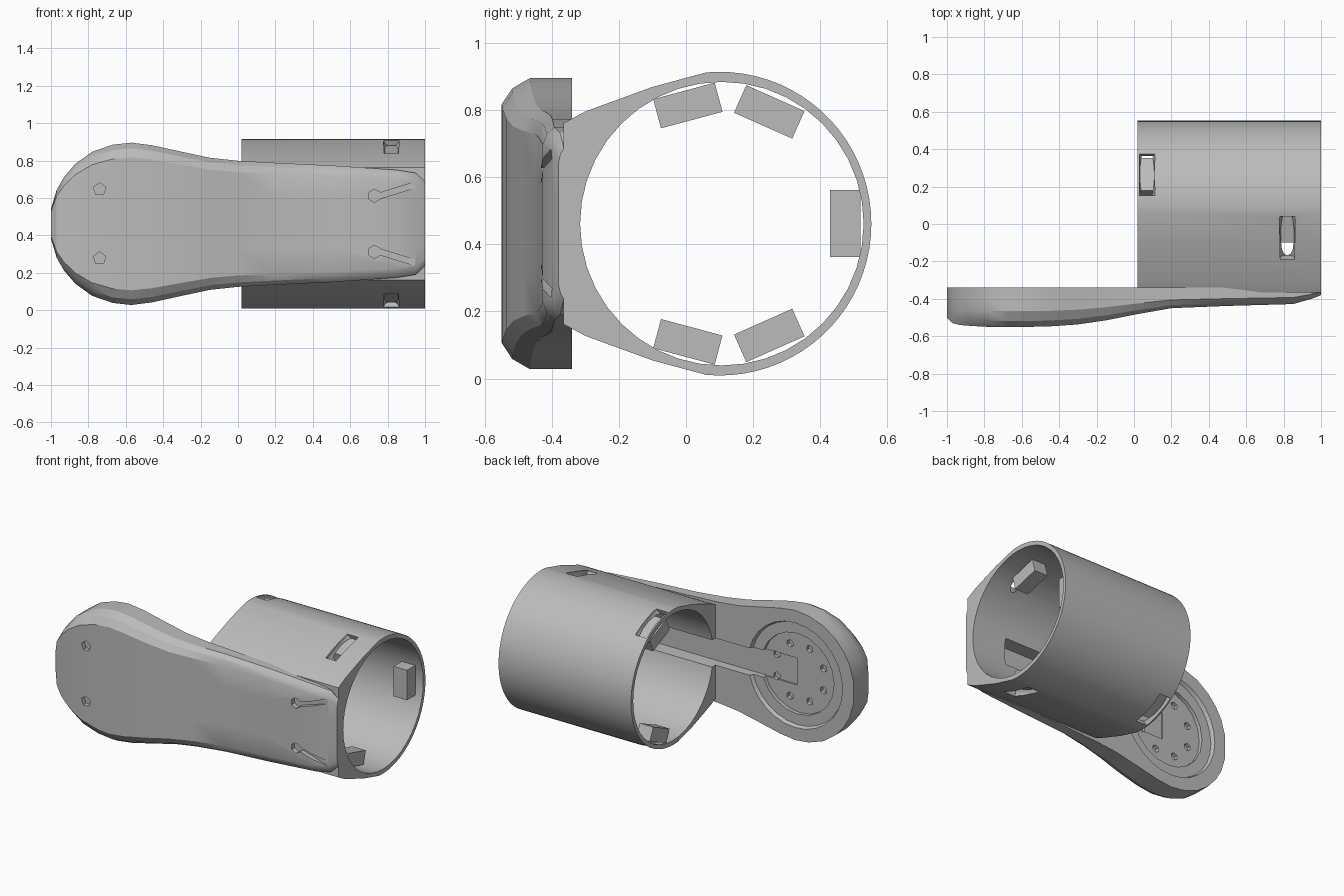
import bpy, bmesh, math
from mathutils import Matrix, Vector

cube = bpy.data.objects.get("Cube")
if cube:
    bpy.data.objects.remove(cube, do_unlink=True)

grey = bpy.data.materials.new("plain grey")
grey.use_nodes = True
GREY = (0.5, 0.5, 0.5, 1)
grey.diffuse_color = GREY
grey.node_tree.nodes["Principled BSDF"].inputs["Base Color"].default_value = GREY

MID = 0.462          # height of the mirror plane
CY = 0.1             # tube axis


def make(name, bm):
    bmesh.ops.recalc_face_normals(bm, faces=bm.faces)
    me = bpy.data.meshes.new(name)
    bm.to_mesh(me)
    bm.free()
    me.materials.append(grey)
    ob = bpy.data.objects.new(name, me)
    bpy.context.collection.objects.link(ob)
    return ob


def loft(name, rings):
    bm = bmesh.new()
    rows = [[bm.verts.new(p) for p in ring] for ring in rings]
    for a, b in zip(rows, rows[1:]):
        for i in range(len(a)):
            j = (i + 1) % len(a)
            bm.faces.new((a[i], a[j], b[j], b[i]))
    bm.faces.new(rows[0])
    bm.faces.new(rows[-1][::-1])
    return make(name, bm)


def box(name, size, matrix):
    bm = bmesh.new()
    bmesh.ops.create_cube(bm, size=1, matrix=matrix @ Matrix.Diagonal((*size, 1)))
    return make(name, bm)


def cylinder(name, r, depth, matrix, sides=24, r2=None):
    bm = bmesh.new()
    bmesh.ops.create_cone(bm, cap_ends=True, segments=sides, radius1=r,
                          radius2=r if r2 is None else r2, depth=depth, matrix=matrix)
    return make(name, bm)


def cut(target, cutter):
    bpy.context.view_layer.objects.active = target
    mod = target.modifiers.new("cut", "BOOLEAN")
    mod.operation = "DIFFERENCE"
    mod.solver = "EXACT"
    mod.object = cutter
    bpy.ops.object.modifier_apply(modifier=mod.name)
    bpy.data.objects.remove(cutter, do_unlink=True)


def around(x, angle, r):
    """Frame on the tube: local z points outward at the given angle."""
    return (Matrix.Translation((x, CY, MID)) @ Matrix.Rotation(angle - math.pi / 2, 4, "X")
            @ Matrix.Translation((0, 0, r)))


FACE_Y = Matrix.Rotation(math.pi / 2, 4, "X")


def at(x, y, z):
    return Matrix.Translation((x, y, z)) @ FACE_Y


# Paddle: cross-sections along x (x, half height, front y)
stations = [(-1, .08, -.5), (-.97, .18, -.53), (-.93, .25, -.54), (-.87, .32, -.545),
            (-.78, .385, -.55), (-.67, .423, -.55), (-.57, .434, -.55), (-.46, .42, -.548),
            (-.3, .385, -.537), (-.15, .353, -.515), (0, .337, -.485), (.2, .326, -.45),
            (.5, .312, -.438), (.85, .288, -.428), (.95, .272, -.4), (1, .225, -.38)]
back = -.34
rings = []
for x, h, front in stations:
    d = front - back
    half = [(back, h), (back + .3 * d, h), (back + .6 * d, h), (back + .85 * d, h * .93),
            (front, h * .82), (front, h * .4)]
    ring = half + [(y, -z) for y, z in reversed(half)]
    rings.append([(x, y, MID + z) for y, z in ring])
paddle = loft("paddle", rings)

# Tube: round at the back, straight flanks running to the paddle
R = .453
arc = [(CY + R * math.cos(a), MID + R * math.sin(a))
       for a in (math.radians(-95 + 190 * i / 40) for i in range(41))]
profile = arc + [(-.1, MID + .408), (-.3, MID + .335), (-.365, MID + .3),
                 (-.365, MID - .3), (-.3, MID - .335), (-.1, MID - .408)]
tube = loft("tube", [[(x, y, z) for y, z in profile] for x in (.02, 1)])
cut(tube, cylinder("bore", .423, 2, Matrix.Translation((.5, CY + .007, MID))
                   @ Matrix.Rotation(math.pi / 2, 4, "Y"), 40))

# Hub recess, centre pocket and wire channel on the back of the paddle
HUB = -.57
cut(paddle, cylinder("recess", .36, .05, at(HUB, back, MID), 28, .34))
cut(paddle, cylinder("socket", .27, .1, at(HUB, back, MID), 20))
for ob in (paddle, tube):
    cut(ob, box("channel", (1.3, .13, .18), Matrix.Translation((.1, back + .005, MID))))

# Ring of small holes in the hub
for i in range(8):
    a = math.tau * (i + .5) / 8
    cut(paddle, cylinder("hub hole", .025, .15,
                         at(HUB + .19 * math.cos(a), back, MID + .19 * math.sin(a)), 6))

# Screw holes and notches on the front
for s in (-1, 1):
    cut(paddle, cylinder("screw hole", .035, .06, at(-.74, -.55, MID + s * .185), 5))
    cut(paddle, cylinder("screw hole", .035, .06, at(.73, -.43, MID + s * .15), 6))
    cut(paddle, box("notch", (.22, .05, .03), Matrix.Translation((.84, -.425, MID + s * .175))
                    @ Matrix.Rotation(-s * .3, 4, "Y")))

# Inner mounting lugs, each with a tangential pin slot in the tube wall
lugs = [(.82, 105, 113), (.07, 66, 68)]
for s, side in ((1, "upper"), (-1, "lower")):
    for x, lug_angle, slot_angle in lugs:
        end = "outer" if x > .5 else "inner"
        a = math.radians(s * slot_angle)
        cut(tube, cylinder("slot", .042, .24, around(x, a, R - .012) @ FACE_Y, 16))
        box(f"{side}_{end}_lug", (.1, .19, .09), around(x, math.radians(s * lug_angle), .365))
box("rear_lug", (.1, .2, .09), around(.9, 0, .375))

# Smooth curved surfaces, keep edges sharp
bpy.ops.object.select_all(action="DESELECT")
for ob in (paddle, tube):
    ob.select_set(True)
bpy.context.view_layer.objects.active = paddle
bpy.ops.object.shade_smooth_by_angle(angle=math.radians(25))
